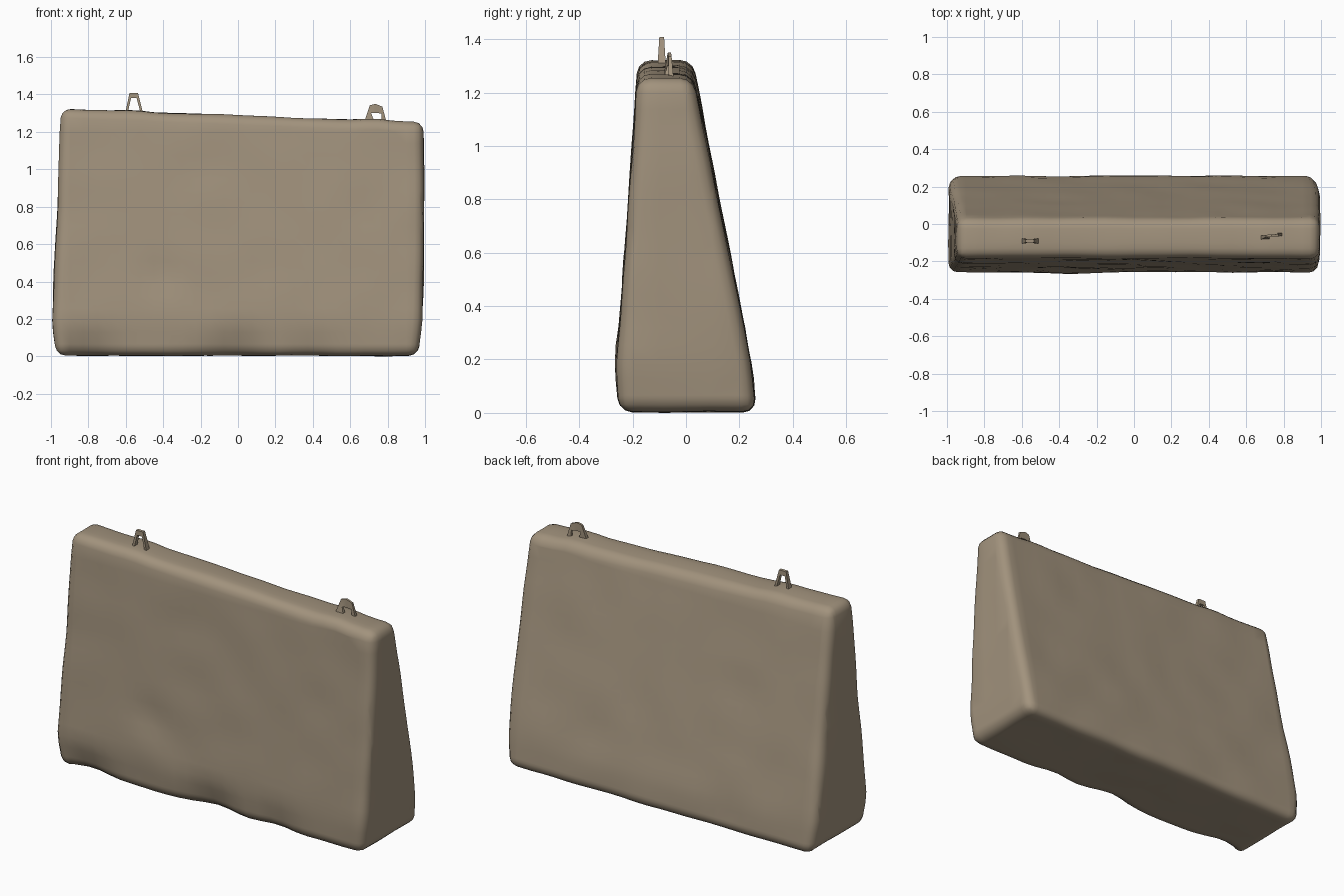
import bpy, bmesh, math
from mathutils import Vector, noise

cube = bpy.data.objects.get("Cube")
if cube:
    bpy.data.objects.remove(cube, do_unlink=True)

concrete = bpy.data.materials.new("weathered concrete")
concrete.use_nodes = True
colour = (0.36, 0.29, 0.205, 1)
concrete.diffuse_color = colour
concrete.node_tree.nodes["Principled BSDF"].inputs["Base Color"].default_value = colour


def finish(bm, name, angle):
    bmesh.ops.recalc_face_normals(bm, faces=bm.faces)
    mesh = bpy.data.meshes.new(name)
    bm.to_mesh(mesh)
    bm.free()
    mesh.materials.append(concrete)
    obj = bpy.data.objects.new(name, mesh)
    bpy.context.collection.objects.link(obj)
    bpy.ops.object.select_all(action="DESELECT")
    obj.select_set(True)
    bpy.context.view_layer.objects.active = obj
    bpy.ops.object.shade_smooth_by_angle(angle=math.radians(angle))
    return obj


def near(value, centre, width):
    return math.exp(-((value - centre) / width) ** 2)


# Tapered slab with a leaning back and a sloping top
bm = bmesh.new()
bmesh.ops.create_cube(bm, size=2)
for v in bm.verts:
    right, back, top = v.co.x > 0, v.co.y > 0, v.co.z > 0
    if top:
        v.co = (0.99 if right else -0.945, 0.025 if back else -0.18,
                1.25 if right else 1.325)
    else:
        v.co = (0.975 if right else -1.0, 0.28 if back else -0.272, 0.008)

# Rounded corners, then a regular grid of cuts to carry the wear
bmesh.ops.bevel(bm, geom=list(bm.edges), offset=0.05, segments=3,
                profile=0.5, affect="EDGES")


def cut(axis, start, end, steps):
    for i in range(steps + 1):
        point, normal = Vector(), Vector()
        point[axis] = start + (end - start) * i / steps
        normal[axis] = 1
        bmesh.ops.bisect_plane(bm, geom=bm.verts[:] + bm.edges[:] + bm.faces[:],
                               plane_co=point, plane_no=normal, dist=0.004)


cut(0, -0.9, 0.9, 24)
cut(2, 0.07, 1.2, 18)
cut(1, -0.2, 0.2, 4)

# Worn surface: gentle waves, a chipped foot and shallow dents
bm.normal_update()
moves = []
for v in bm.verts:
    p, n = v.co, v.normal
    move = n * noise.noise(p * 4.5) * 0.006
    low = max(0, 1 - p.z / 0.17)
    if p.y < 0:
        chip = 0.35 + near(p.x, -0.8, 0.15) + near(p.x, 0, 0.16) + 0.5 * near(p.x, 0.4, 0.12)
        move.y += 0.055 * low * chip
        dent = near(p.x, -0.4, 0.09) * near(p.z, 0.44, 0.09)
        bump = near(p.x, -0.35, 0.15) * near(p.z, 0.25, 0.12)
        move.y += 0.014 * dent - 0.008 * bump
    else:
        move.y -= 0.02 * low
    if p.x < -0.9:
        move.x += 0.03 * low
    if p.x > 0.9:
        move.x += 0.012 * math.sin(math.pi * min(p.z / 1.2, 1))
        move.x -= 0.01 * low
    if p.z > 1.15:
        move.z += 0.012 * near(p.x, 0.73, 0.09) + 0.006 * near(p.x, -0.56, 0.07)
    moves.append(move)
for v, move in zip(bm.verts, moves):
    v.co += move
base = min(v.co.z for v in bm.verts)
for v in bm.verts:
    v.co.z -= base * max(0, 1 - v.co.z)
finish(bm, "concrete_slab", 50)


# Bent lifting straps set into the top
def strap(name, outer, inner, y_front, y_back):
    bm = bmesh.new()
    rings = []
    for (ox, oz), (ix, iz), f, b in zip(outer, inner, y_front, y_back):
        corners = [(ox, f, oz), (ox, b, oz), (ix, b, iz), (ix, f, iz)]
        rings.append([bm.verts.new(c) for c in corners])
    for a, b in zip(rings, rings[1:]):
        for i in range(4):
            j = (i + 1) % 4
            bm.faces.new((a[i], a[j], b[j], b[i]))
    for ring in (rings[0], rings[-1]):
        bm.faces.new(ring)
    finish(bm, name, 30)


strap("right_lifting_loop",
      [(-0.605, 1.29), (-0.58, 1.408), (-0.535, 1.408), (-0.505, 1.29)],
      [(-0.592, 1.29), (-0.572, 1.38), (-0.542, 1.38), (-0.518, 1.29)],
      [-0.107, -0.1, -0.1, -0.107], [-0.075, -0.082, -0.082, -0.075])
strap("left_lifting_loop",
      [(0.67, 1.24), (0.705, 1.342), (0.735, 1.35), (0.772, 1.335), (0.797, 1.24)],
      [(0.735, 1.24), (0.712, 1.3), (0.735, 1.302), (0.768, 1.298), (0.768, 1.24)],
      [-0.088, -0.07, -0.068, -0.066, -0.064],
      [-0.064, -0.058, -0.056, -0.054, -0.045])
